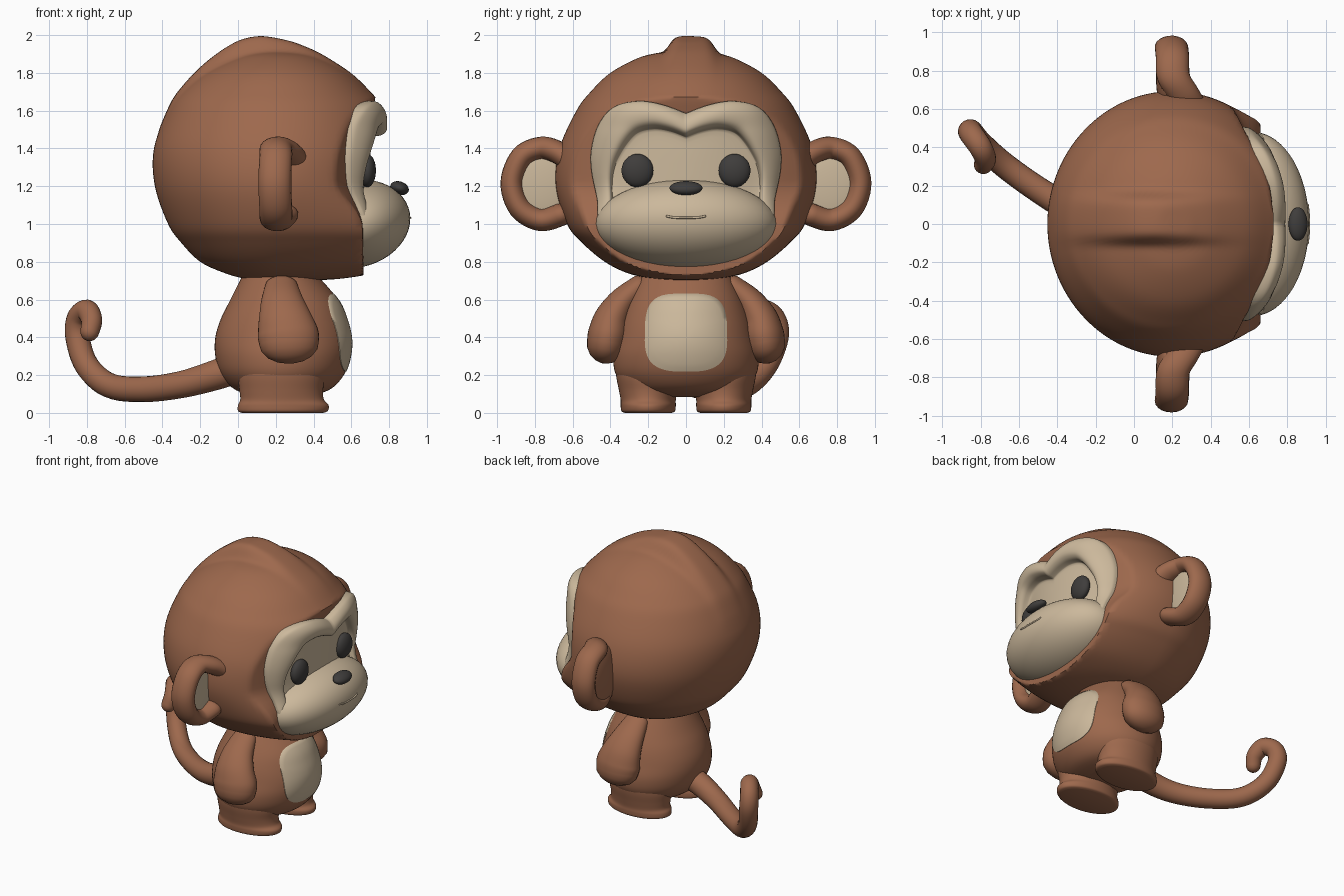
import bpy, bmesh, math
from mathutils import Vector

if "Cube" in bpy.data.objects:
    bpy.data.objects.remove(bpy.data.objects["Cube"])


def material(name, rgb):
    mat = bpy.data.materials.new(name)
    mat.use_nodes = True
    mat.diffuse_color = (*rgb, 1)
    mat.node_tree.nodes["Principled BSDF"].inputs["Base Color"].default_value = (*rgb, 1)
    return mat


BROWN = material("brown fur", (0.34, 0.14, 0.074))
BEIGE = material("beige skin", (0.60, 0.48, 0.33))
DARK = material("dark grey", (0.05, 0.047, 0.045))
parts = []


def finish(name, bm, mat):
    bmesh.ops.recalc_face_normals(bm, faces=bm.faces)
    mesh = bpy.data.meshes.new(name)
    bm.to_mesh(mesh)
    bm.free()
    mesh.materials.append(mat)
    obj = bpy.data.objects.new(name, mesh)
    bpy.context.collection.objects.link(obj)
    parts.append(obj)
    return obj


def smooth(rows, steps):
    """Catmull-Rom interpolation through rows of numbers."""
    rows = [Vector(r) for r in rows]
    out = []
    for i in range(len(rows) - 1):
        a, b, c, d = rows[max(i - 1, 0)], rows[i], rows[i + 1], rows[min(i + 2, len(rows) - 1)]
        for k in range(steps):
            t = k / steps
            out.append(b + (c - a) * (t / 2) + (a * 2 - b * 5 + c * 4 - d) * (t * t / 2)
                       + (b * 3 - a - c * 3 + d) * (t ** 3 / 2))
    return out + [rows[-1]]


def skin(name, rings, mat):
    """Bridge closed rings of points and cap both ends."""
    bm = bmesh.new()
    loops = [[bm.verts.new(p) for p in ring] for ring in rings]
    n = len(loops[0])
    for lo, hi in zip(loops, loops[1:]):
        for i in range(n):
            j = (i + 1) % n
            bm.faces.new((lo[i], lo[j], hi[j], hi[i]))
    bm.faces.new(loops[0][::-1])
    bm.faces.new(loops[-1])
    return finish(name, bm, mat)


def loft(name, rows, cx, cy, mat, shape=None, steps=5, sides=72):
    """Horizontal rings from rows of height, back, front and half width."""
    rings = []
    for z, back, front, w in smooth(rows, steps):
        ring = []
        for i in range(sides):
            a = math.tau * i / sides
            reach = front - cx if math.cos(a) > 0 else cx - back
            p = Vector((cx + reach * math.cos(a), cy + w * math.sin(a), z))
            ring.append(shape(p) if shape else p)
        rings.append(ring)
    return skin(name, rings, mat)


def tube(name, rows, mat, widen=1, steps=6, sides=20):
    """Round-ended tube through rows of x, y, z and radius."""
    rows = smooth(rows, steps)
    pts, radii = [r.xyz for r in rows], [r.w for r in rows]
    rings, normal = [], Vector((0.9, 0.1, 0.2))
    for i, (p, r) in enumerate(zip(pts, radii)):
        d = (pts[min(i + 1, len(pts) - 1)] - pts[max(i - 1, 0)]).normalized()
        normal = (normal - d * normal.dot(d)).normalized()
        side = d.cross(normal)
        angles = [0]
        if i == 0:
            angles = [-1.45, -1.1, -0.75, -0.35, 0]
        elif i == len(pts) - 1:
            angles = [0, 0.35, 0.75, 1.1, 1.45]
        for e in angles:
            ring = []
            for k in range(sides):
                a = math.tau * k / sides
                off = (normal * math.cos(a) + side * math.sin(a)) * r * math.cos(e)
                off.x *= widen
                ring.append(p + off + d * r * math.sin(e))
            rings.append(ring)
    return skin(name, rings, mat)


def ellipsoid(name, centre, size, mat, slant=0):
    bm = bmesh.new()
    bmesh.ops.create_uvsphere(bm, u_segments=48, v_segments=24, radius=1)
    for v in bm.verts:
        v.co = Vector(c + s * k for c, s, k in zip(centre, size, v.co))
        v.co.x += slant * (v.co.z - centre[2])
    return finish(name, bm, mat)


def ease(value, low, high):
    t = min(max((value - low) / (high - low), 0), 1)
    return t * t * (3 - 2 * t)


# Head: rounded loft, flattened at the face and jaw, with a tuft ridge on top
def face_plane(y, z):
    up = ease(z, 0.98, 1.22)
    return 0.665 + 0.025 * up + 0.04 * ease(z, 1.5, 1.7) - (0.02 + 0.46 * up) * y * y


def head_shape(p):
    p.x = min(p.x, face_plane(p.y, p.z))
    if p.z > 1.5:
        ridge = math.exp(-((p.y - 0.03) / 0.125) ** 6)
        p.z += 0.085 * ridge * math.exp(-((p.x - 0.06) / 0.32) ** 2)
    return p


loft("head", [
    (0.70, 0.15, 0.35, 0.06), (0.71, 0.04, 0.54, 0.18), (0.74, -0.07, 0.72, 0.31),
    (0.8, -0.2, 0.92, 0.43), (0.9, -0.3, 1.03, 0.55), (1, -0.37, 1.03, 0.63),
    (1.2, -0.44, 0.87, 0.69), (1.4, -0.445, 0.84, 0.67), (1.6, -0.37, 0.78, 0.58),
    (1.7, -0.3, 0.7, 0.505), (1.8, -0.18, 0.59, 0.4), (1.88, -0.02, 0.44, 0.25),
    (1.91, 0.1, 0.32, 0.12), (1.915, 0.18, 0.24, 0.03)], 0.2, 0, BROWN, head_shape, 6, 120)

# Face mask: raised brow rim overhanging a sunken floor
half = smooth([(0, 1.585), (0.12, 1.63), (0.25, 1.65), (0.38, 1.62), (0.46, 1.53), (0.5, 1.4),
               (0.5, 1.28), (0.47, 1.13), (0.45, 1), (0.3, 0.9), (0, 0.88)], 5)
outline = [(p.x, p.y) for p in half] + [(-p.x, p.y) for p in half[-2:0:-1]]
rim = smooth([(1, -0.05), (1, 0.01), (0.97, 0.04), (0.9, 0.07), (0.82, 0.085), (0.75, 0.082),
              (0.7, 0.055), (0.68, 0.015), (0.64, 0), (0.4, 0), (0.04, 0)], 3)
rings = []
for t, h in rim:
    ring = []
    for oy, oz in outline:
        up = ease(oz, 1.05, 1.6)
        mix = 0.5 + 0.5 * up
        s = 1 - (1 - t) * mix if t > 0.64 else t / 0.64 * (1 - 0.36 * mix)
        y, z = oy * s, 1.2 + (oz - 1.2) * s
        lift = h * (0.4 + 0.6 * up) if h > 0 else h
        ring.append(Vector((face_plane(y, z) + 0.012 + lift, y, z)))
    rings.append(ring)
skin("face_mask", rings, BEIGE)

# Muzzle, nose and mouth
MUZZLE = (0.29, 0.48, 0.235)
ellipsoid("muzzle", (0.62, 0, 1), MUZZLE, BEIGE, slant=0.15)
ellipsoid("nose", (0.855, 0, 1.19), (0.048, 0.087, 0.037), DARK, slant=-0.3)
mouth = []
for i in range(-4, 5):
    y, z = i * 0.025, 1.033 + 0.008 * (i / 4) ** 4
    x = 0.62 + MUZZLE[0] * math.sqrt(1 - (y / MUZZLE[1]) ** 2 - ((z - 1) / MUZZLE[2]) ** 2)
    mouth.append((x + 0.15 * (z - 1), y, z, 0.006))
tube("mouth_crease", mouth, BEIGE, steps=2, sides=8)

# Torso
TORSO = [(0.085, 0.12, 0.34, 0.18), (0.12, -0.01, 0.48, 0.3), (0.2, -0.09, 0.56, 0.37),
         (0.3, -0.12, 0.595, 0.385), (0.4, -0.12, 0.6, 0.365), (0.5, -0.09, 0.575, 0.34),
         (0.6, -0.04, 0.53, 0.3), (0.74, 0.03, 0.41, 0.23)]
TORSO_X = 0.23
loft("torso", TORSO, TORSO_X, 0, BROWN)

# Belly patch: thin plate wrapped onto the torso front
levels = smooth(TORSO, 20)


def belly_point(y, z, lift):
    i = next(k for k, r in enumerate(levels) if r[0] >= z)
    lo, hi = levels[i - 1], levels[i]
    _, _, front, w = lo.lerp(hi, (z - lo[0]) / (hi[0] - lo[0]))
    return Vector((TORSO_X + (front - TORSO_X) * math.sqrt(1 - (y / w) ** 2) + lift, y, z))


rings = []
for k, lift in [(1, -0.01), (1, 0.003)] + [(1 - j / 10, 0.004) for j in range(1, 10)]:
    ring = []
    for i in range(64):
        a = math.tau * i / 64
        c, s = math.cos(a), math.sin(a)
        power = 0.55 if s > 0 else 0.68
        y = math.copysign(abs(c) ** power, c) * (0.218 - 0.012 * s) * k
        ring.append(belly_point(y, 0.425 + math.copysign(abs(s) ** power, s) * 0.207 * k, lift))
    rings.append(ring)
skin("belly_patch", rings, BEIGE)

# Paired parts
for label, m in (("left", 1), ("right", -1)):
    ellipsoid(label + "_eye", (0.685, m * 0.257, 1.283), (0.045, 0.084, 0.088), DARK)
    ear = [(0.29, 0.62, 1.34, 0.06), (0.25, 0.69, 1.385, 0.06), (0.205, 0.77, 1.402, 0.06),
           (0.2, 0.87, 1.355, 0.06), (0.195, 0.922, 1.22, 0.06), (0.2, 0.88, 1.085, 0.06),
           (0.205, 0.77, 1.022, 0.06), (0.235, 0.66, 1.05, 0.06)]
    tube(label + "_ear_rim", [(x, m * y, z, r) for x, y, z, r in ear], BROWN, widen=1.45)
    ellipsoid(label + "_ear_back", (0.175, m * 0.76, 1.21), (0.06, 0.19, 0.22), BROWN)
    ellipsoid(label + "_ear_inner", (0.21, m * 0.76, 1.21), (0.032, 0.16, 0.19), BEIGE)
    arm = [(0.23, 0.25, 0.67, 0.058), (0.235, 0.335, 0.59, 0.076), (0.25, 0.39, 0.5, 0.095),
           (0.265, 0.41, 0.42, 0.108), (0.27, 0.42, 0.365, 0.105)]
    tube(label + "_arm", [(x, m * y, z, r) for x, y, z, r in arm], BROWN, widen=1.5, sides=32)
    loft(label + "_leg", [(0, 0.02, 0.45, 0.125), (0.01, 0, 0.475, 0.142), (0.04, 0, 0.48, 0.146),
                          (0.07, 0.012, 0.455, 0.146), (0.12, 0.008, 0.45, 0.155),
                          (0.2, 0, 0.46, 0.17), (0.28, 0.02, 0.44, 0.168),
                          (0.36, 0.1, 0.36, 0.12)], 0.23, m * 0.2, BROWN)

# Tail: sweeps back to the left and curls at the tip
tube("tail", [(0.02, 0, 0.25, 0.085), (-0.12, 0, 0.2, 0.08), (-0.3, 0.06, 0.15, 0.072),
              (-0.5, 0.18, 0.125, 0.068), (-0.68, 0.31, 0.145, 0.066), (-0.8, 0.42, 0.25, 0.064),
              (-0.85, 0.48, 0.4, 0.064), (-0.845, 0.465, 0.5, 0.062), (-0.8, 0.4, 0.54, 0.06),
              (-0.775, 0.34, 0.49, 0.056), (-0.785, 0.31, 0.43, 0.05)], BROWN)

# Smooth shading with sharp creases kept
bpy.ops.object.select_all(action="DESELECT")
for obj in parts:
    obj.select_set(True)
bpy.context.view_layer.objects.active = parts[0]
bpy.ops.object.shade_smooth_by_angle(angle=math.radians(50))
